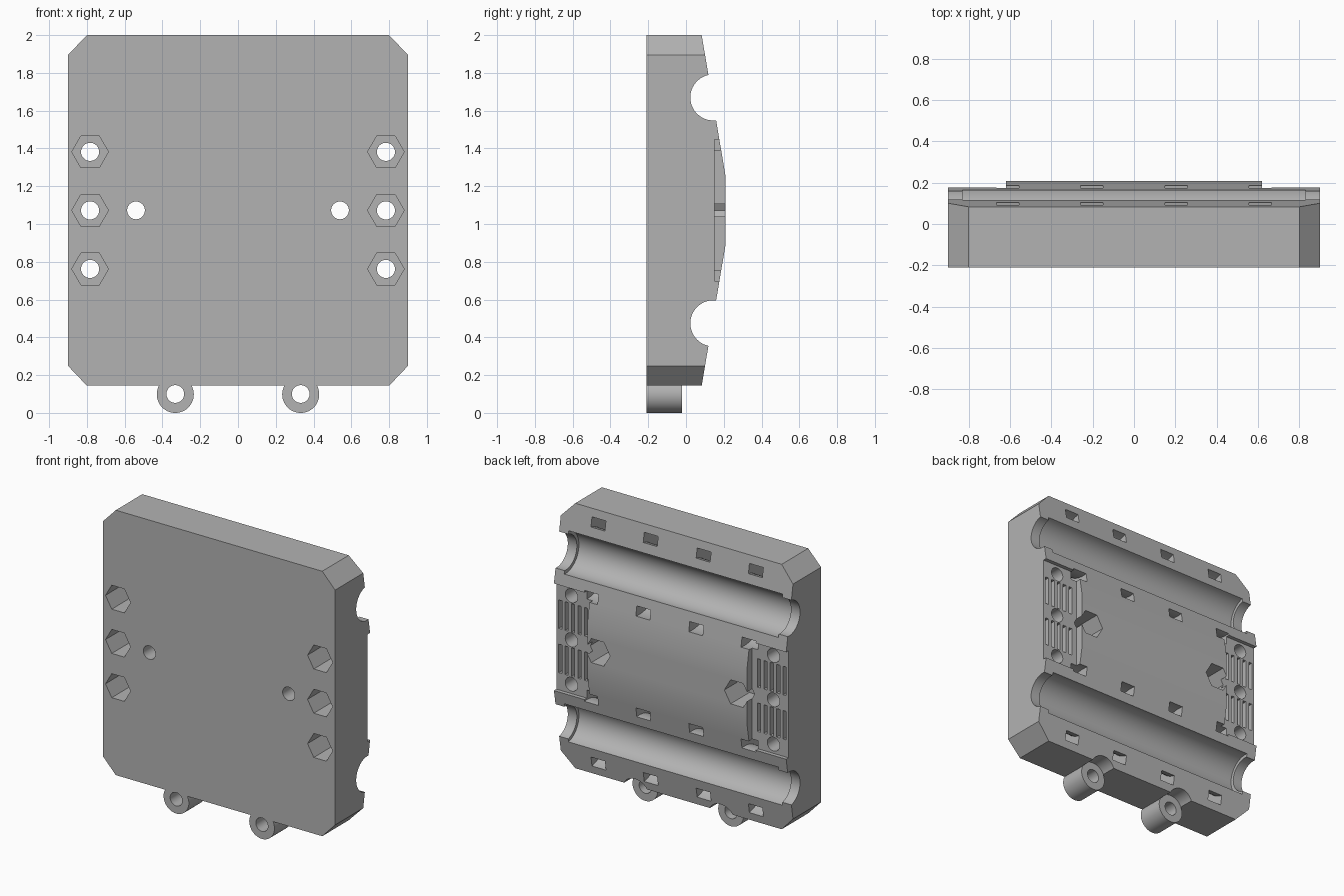
import bpy, bmesh, math

if "Cube" in bpy.data.objects:
    bpy.data.objects.remove(bpy.data.objects["Cube"])

MID = 1.072          # height of the plate's horizontal symmetry line
BOTTOM, TOP = 0.144, 2.0
FRONT, BACK = -0.21, 0.208

grey = bpy.data.materials.new("plain grey")
grey.diffuse_color = (0.45, 0.45, 0.45, 1)
grey.use_nodes = True
grey.node_tree.nodes["Principled BSDF"].inputs["Base Color"].default_value = grey.diffuse_color


def prism(name, pts, axis, a, b):
    """Extrude a 2D outline: axis 'x' uses (y, z) points, axis 'y' uses (x, z)."""
    bm = bmesh.new()
    place = (lambda p, t: (t, p[0], p[1])) if axis == 'x' else (lambda p, t: (p[0], t, p[1]))
    lo = [bm.verts.new(place(p, a)) for p in pts]
    hi = [bm.verts.new(place(p, b)) for p in pts]
    n = len(pts)
    bm.faces.new(lo)
    bm.faces.new(hi[::-1])
    for i in range(n):
        j = (i + 1) % n
        bm.faces.new((lo[i], hi[i], hi[j], lo[j]))
    bmesh.ops.recalc_face_normals(bm, faces=bm.faces)
    mesh = bpy.data.meshes.new(name)
    bm.to_mesh(mesh)
    bm.free()
    ob = bpy.data.objects.new(name, mesh)
    bpy.context.collection.objects.link(ob)
    return ob


def ring(cx, cz, r, n=48):
    return [(cx + r * math.cos(2 * math.pi * i / n), cz + r * math.sin(2 * math.pi * i / n))
            for i in range(n)]


def rect(a0, a1, b0, b1):
    return [(a0, b0), (a1, b0), (a1, b1), (a0, b1)]


def arc(cy, cz, r, n=28):
    """Arc opening toward the back."""
    out = []
    for i in range(n + 1):
        t = math.radians(-110 + 220 * i / n)
        out.append((cy - r * math.cos(t), cz + r * math.sin(t)))
    return out


# plate with a back that slopes away above and below a flat band
flat = 0.19
body = prism("mounting_plate",
             [(FRONT, BOTTOM), (0.083, BOTTOM), (BACK, MID - flat),
              (BACK, MID + flat), (0.083, TOP), (FRONT, TOP)], 'x', -0.9, 0.9)
body.data.materials.append(grey)


def combine(tool, op='DIFFERENCE'):
    tool.data.materials.append(grey)
    mod = body.modifiers.new(tool.name, 'BOOLEAN')
    mod.operation = op
    mod.solver = 'EXACT'
    mod.object = tool
    tool.hide_render = True
    tools.append(tool)


tools = []

# chamfered corners
octagon = [(-0.8, BOTTOM), (0.8, BOTTOM), (0.9, BOTTOM + 0.105), (0.9, TOP - 0.105),
           (0.8, TOP), (-0.8, TOP), (-0.9, TOP - 0.105), (-0.9, BOTTOM + 0.105)]
combine(prism("corner_outline", octagon, 'y', -0.5, 0.5), 'INTERSECT')

# tube grooves, wider between the end lips, with curved strap channels around them
for s in (-1, 1):
    cz = MID + s * 0.598
    combine(prism("groove_end", ring(0.145, cz, 0.122, 64), 'x', -1, 1))
    combine(prism("groove_middle", ring(0.145, cz, 0.145, 64), 'x', -0.83, 0.83))
    for x in (-0.61, -0.205, 0.205, 0.61):
        channel = arc(0.145, cz, 0.28) + arc(0.145, cz, 0.212)[::-1]
        combine(prism("strap_channel", channel, 'x', x - 0.054, x + 0.054))

for s in (-1, 1):
    # recessed end panel
    x0, x1 = sorted((s * 0.618, s * 1.0))
    combine(prism("end_panel", rect(x0, x1, MID - 0.375, MID + 0.375), 'y', 0.15, 0.4))
    # bolt holes with hexagonal nut pockets at the front
    for k in (-1, 0, 1):
        z = MID + k * 0.31
        combine(prism("nut_pocket", ring(s * 0.783, z, 0.097, 6), 'y', -0.4, -0.01))
        combine(prism("bolt_hole", ring(s * 0.783, z, 0.048, 32), 'y', -0.45, 0.5))
    # narrow vertical slots between the bolt holes
    for k in (-1, 1):
        z = MID + k * 0.155
        for i in range(5):
            x = s * (0.67 + 0.05 * i)
            combine(prism("vent_slot", rect(x - 0.012, x + 0.012, z - 0.1, z + 0.1),
                          'y', 0.09, 0.3))
    # inner bolt hole with its nut pocket at the back
    combine(prism("inner_nut_pocket", ring(s * 0.54, MID, 0.097, 6), 'y', 0.0, 0.4))
    combine(prism("inner_hole", ring(s * 0.54, MID, 0.047, 32), 'y', -0.45, 0.5))
    # hinge loop under the plate with clearance behind it
    combine(prism("loop_clearance", ring(s * 0.332, 0.098, 0.1), 'y', -0.022, 0.4))
    combine(prism("hinge_loop", ring(s * 0.332, 0.098, 0.098), 'y', FRONT, -0.022), 'UNION')
    combine(prism("loop_hole", ring(s * 0.332, 0.1, 0.047, 32), 'y', -0.45, 0.4))

# bake the cuts and discard the tools
bpy.context.view_layer.update()
deps = bpy.context.evaluated_depsgraph_get()
baked = bpy.data.meshes.new_from_object(body.evaluated_get(deps))
body.modifiers.clear()
body.data = baked
baked.name = "mounting_plate"
for t in tools:
    bpy.data.objects.remove(t)
baked.materials.clear()
baked.materials.append(grey)
for p in baked.polygons:
    p.material_index = 0

bpy.ops.object.select_all(action='DESELECT')
body.select_set(True)
bpy.context.view_layer.objects.active = body
bpy.ops.object.shade_smooth_by_angle(angle=math.radians(30))
